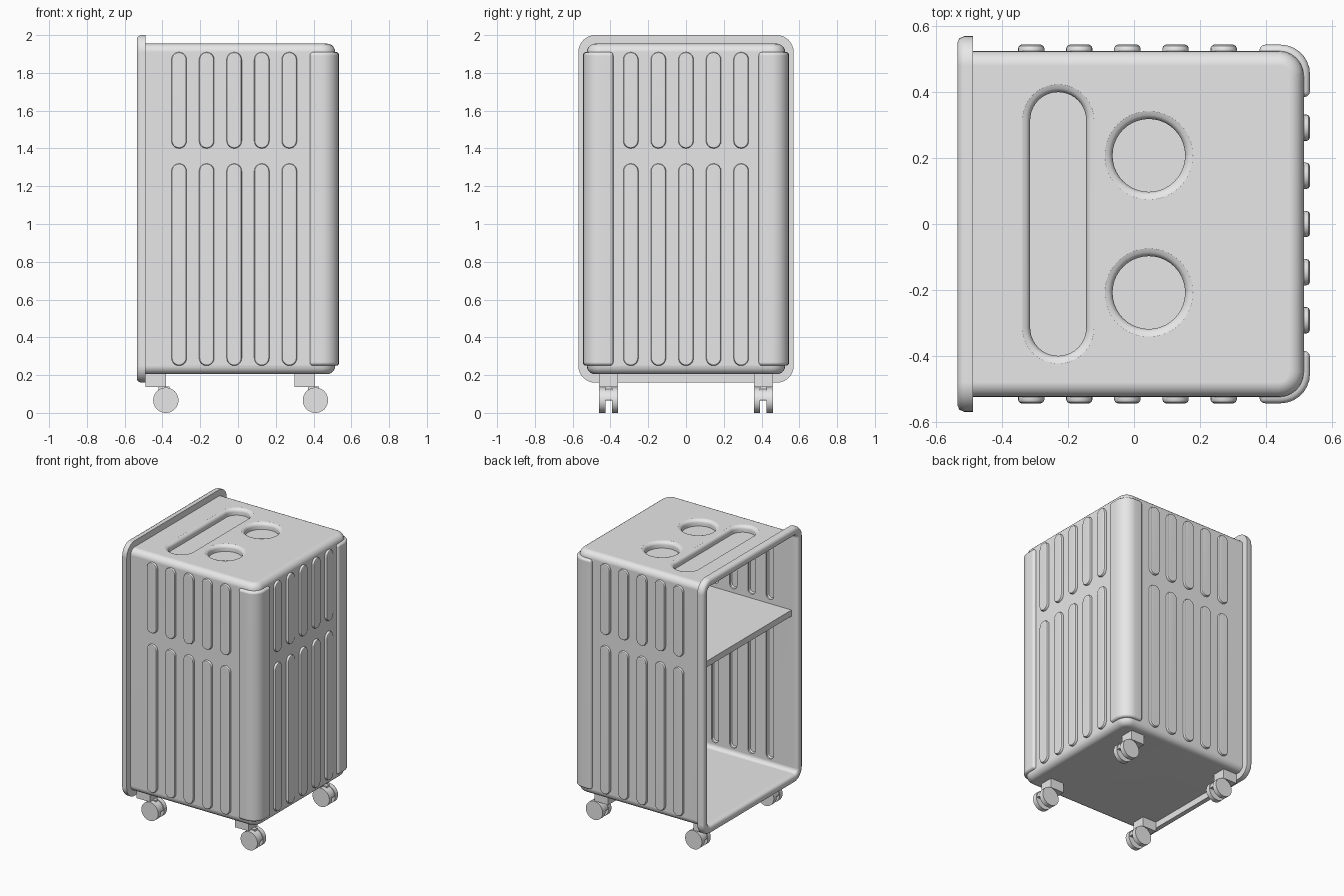
import bpy, bmesh, math
from mathutils import Matrix, Vector

cube = bpy.data.objects.get("Cube")
if cube:
    bpy.data.objects.remove(cube, do_unlink=True)

grey = bpy.data.materials.new("light grey")
grey.use_nodes = True
grey.diffuse_color = (0.8, 0.8, 0.8, 1)
grey.node_tree.nodes["Principled BSDF"].inputs["Base Color"].default_value = (0.8, 0.8, 0.8, 1)

# Main sizes: shell extents, wall thickness, rib outset
X0, X1, HY, Z0, Z1 = -0.49, 0.515, 0.525, 0.205, 1.955
ZC, HZ, WALL, OUT = (Z0 + Z1) / 2, (Z1 - Z0) / 2, 0.015, 0.019


def make(name, bm):
    bmesh.ops.recalc_face_normals(bm, faces=bm.faces)
    me = bpy.data.meshes.new(name)
    bm.to_mesh(me)
    bm.free()
    me.materials.append(grey)
    ob = bpy.data.objects.new(name, me)
    bpy.context.scene.collection.objects.link(ob)
    return ob


def smooth(ob, angle=35):
    ob.data.shade_smooth()
    ob.data.set_sharp_from_angle(angle=math.radians(angle))
    mod = ob.modifiers.new("Weighted Normal", 'WEIGHTED_NORMAL')
    mod.keep_sharp = True


def boolean(ob, operation, tool):
    """Apply a boolean and remove the tool object."""
    mod = ob.modifiers.new("Boolean", 'BOOLEAN')
    mod.operation, mod.object, mod.solver = operation, tool, 'EXACT'
    bpy.context.view_layer.update()
    graph = bpy.context.evaluated_depsgraph_get()
    me = bpy.data.meshes.new_from_object(ob.evaluated_get(graph))
    ob.modifiers.clear()
    ob.data = me
    bpy.data.objects.remove(tool, do_unlink=True)


def loft(bm, loops, closed=False):
    """Skin a list of point loops, capped unless it closes on itself."""
    rows = [[bm.verts.new(p) for p in loop] for loop in loops]
    n = len(rows[0])
    pairs = list(zip(rows, rows[1:])) + ([(rows[-1], rows[0])] if closed else [])
    for a, b in pairs:
        for i in range(n):
            j = (i + 1) % n
            bm.faces.new((a[i], a[j], b[j], b[i]))
    if not closed:
        bm.faces.new(rows[0])
        bm.faces.new(rows[-1])


def capsule(bm, centre, u, v, w, half, rings, seg=10):
    """Stadium lofted along w; rings are (radius, height), half is the straight half length."""
    c, u, v, w = map(Vector, (centre, u, v, w))
    loops = []
    for r, h in rings:
        loop = []
        for side, start in ((1, 0), (-1, math.pi)):
            for i in range(seg + 1):
                a = start + math.pi * i / seg
                loop.append(c + u * (side * half + r * math.sin(a)) + v * r * math.cos(a) + w * h)
        loops.append(loop)
    loft(bm, loops)


def box(bm, lo, hi):
    lo, hi = Vector(lo), Vector(hi)
    m = Matrix.Translation((lo + hi) / 2) @ Matrix.Diagonal((*(hi - lo), 1))
    return bmesh.ops.create_cube(bm, size=1, matrix=m)["verts"]


def bevel(bm, edges, width, seg):
    bmesh.ops.bevel(bm, geom=edges, offset=width, segments=seg, profile=0.5, affect='EDGES')


def sharp(bm):
    return [e for e in bm.edges if len(e.link_faces) == 2 and e.calc_face_angle() > 0.7]


def vertical(e):
    a, b = (v.co for v in e.verts)
    return abs(a.x - b.x) < 1e-4 and abs(a.y - b.y) < 1e-4


def rounded_shell(name, inset, x0):
    """Box with rounded closed end and plain open end at x0."""
    bm = bmesh.new()
    box(bm, (x0, -HY + inset, Z0 + inset), (X1 - inset, HY - inset, Z1 - inset))
    bevel(bm, [e for e in bm.edges if vertical(e) and e.verts[0].co.x > 0], 0.075 - inset, 6)
    bm.normal_update()
    bevel(bm, [e for e in sharp(bm) if max(v.co.x for v in e.verts) > x0 + 0.01],
          0.045 - inset, 5)
    return make(name, bm)


def ribs(name, rings, shrink):
    """All pressed ribs on three sides, plus the two corner ribs."""
    bm = bmesh.new()
    for lo, hi in ((0.25, 1.32), (1.40, 1.91)):
        z, half = (lo + hi) / 2, (hi - lo) / 2 - 0.04
        for i in range(-2, 3):
            x = -0.02 + 0.146 * i
            for s in (-1, 1):
                capsule(bm, (x, s * HY, z), (0, 0, 1), (1, 0, 0), (0, s, 0), half, rings)
            capsule(bm, (X1, 0.146 * i, z), (0, 0, 1), (0, 1, 0), (1, 0, 0), half, rings)
    for s in (-1, 1):
        post = bmesh.new()
        ya, yb = sorted((s * (0.385 + shrink), s * (HY + OUT - shrink)))
        box(post, (0.38 + shrink, ya, 0.25 + shrink), (X1 + OUT - shrink, yb, 1.91 - shrink))
        bevel(post, [e for e in post.edges if vertical(e) and e.verts[0].co.x > 0.45
                     and abs(e.verts[0].co.y) > 0.45], 0.09 - shrink, 7)
        post.normal_update()
        bevel(post, sharp(post), 0.018 - shrink * 0.5, 3)
        me = bpy.data.meshes.new("post")
        post.to_mesh(me)
        post.free()
        bm.from_mesh(me)
        bpy.data.meshes.remove(me)
    return make(name, bm)


def wells(name, rings):
    """Tray slot and two cup holders in the top; rings are (offset, height)."""
    bm = bmesh.new()
    for x, y, r, half in ((-0.23, 0, 0.085, 0.315), (0.045, 0.208, 0.11, 0), (0.045, -0.208, 0.11, 0)):
        capsule(bm, (x, y, Z1), (0, 1, 0), (1, 0, 0), (0, 0, 1), max(half, 0.0005),
                [(r + o, h) for o, h in rings], 20)
    return make(name, bm)


# Cabinet shell with ribs pressed through the walls and wells in the top
body = rounded_shell("cabinet_shell", 0, X0)
boolean(body, 'UNION', ribs("rib_outer", [(0.040, -0.01), (0.040, 0.008), (0.037, 0.015), (0.030, OUT)], 0))
boolean(body, 'DIFFERENCE', rounded_shell("cavity", WALL, X0 - 0.1))
boolean(body, 'DIFFERENCE', ribs("rib_inner", [(0.029, -0.03), (0.029, -0.004), (0.022, 0.005)], 0.014))
boolean(body, 'UNION', wells("well_pans", [(0.012, -0.008), (0.012, -0.058)]))
boolean(body, 'DIFFERENCE', wells("well_cuts", [(0.034, 0.008), (0.022, -0.001), (0.012, -0.004),
                                                (0.004, -0.011), (0, -0.022), (0, -0.045)]))
smooth(body)


# Rolled rim around the open side
def rim_loop(offset, x):
    r = 0.045 + offset
    loop = []
    for k, (sy, sz) in enumerate(((1, 1), (-1, 1), (-1, -1), (1, -1))):
        for i in range(9):
            a = math.pi / 2 * (k + i / 8)
            loop.append((x, sy * (HY - 0.045) + r * math.cos(a), ZC + sz * (HZ - 0.045) + r * math.sin(a)))
    return loop


bm = bmesh.new()
profile = [(-0.015, -0.489), (-0.015, -0.515), (-0.009, -0.529), (0.004, -0.536), (0.024, -0.536),
           (0.038, -0.530), (0.045, -0.515), (0.045, -0.489)]
loft(bm, [rim_loop(o, x) for o, x in profile], closed=True)
smooth(make("opening_rim", bm), 50)

# Inner shelf
bm = bmesh.new()
box(bm, (-0.485, -HY + 0.012, 1.338), (X1 - 0.012, HY - 0.012, 1.382))
make("shelf", bm)


# Casters: mounting block, twin wheels and a half-round hood between them
def disc(bm, x, y, z, r, width):
    m = Matrix.Translation((x, y, z)) @ Matrix.Rotation(math.pi / 2, 4, 'X')
    return bmesh.ops.create_cone(bm, cap_ends=True, segments=40, radius1=r, radius2=r,
                                 depth=width, matrix=m)["verts"]


for end, bx, wx in (("left", 0.3525, 0.41), ("right", -0.4345, -0.382)):
    for side, s in (("front", -1), ("back", 1)):
        y = s * 0.41
        bm = bmesh.new()
        box(bm, (bx - 0.054, y - 0.05, 0.136), (bx + 0.054, y + 0.05, Z0 + 0.004))
        hood = disc(bm, wx, y, 0.067, 0.062, 0.036)
        for v in hood:
            v.co.z = max(v.co.z, 0.066)
        bmesh.ops.dissolve_degenerate(bm, dist=1e-5, edges=bm.edges)
        box(bm, (wx - 0.04, y - 0.017, 0.09), (wx + 0.02, y + 0.017, 0.14))
        make(f"caster_mount_{side}_{end}", bm)
        bm = bmesh.new()
        for t in (-1, 1):
            disc(bm, wx, y + t * 0.0335, 0.067, 0.067, 0.033)
        smooth(make(f"caster_wheels_{side}_{end}", bm))
